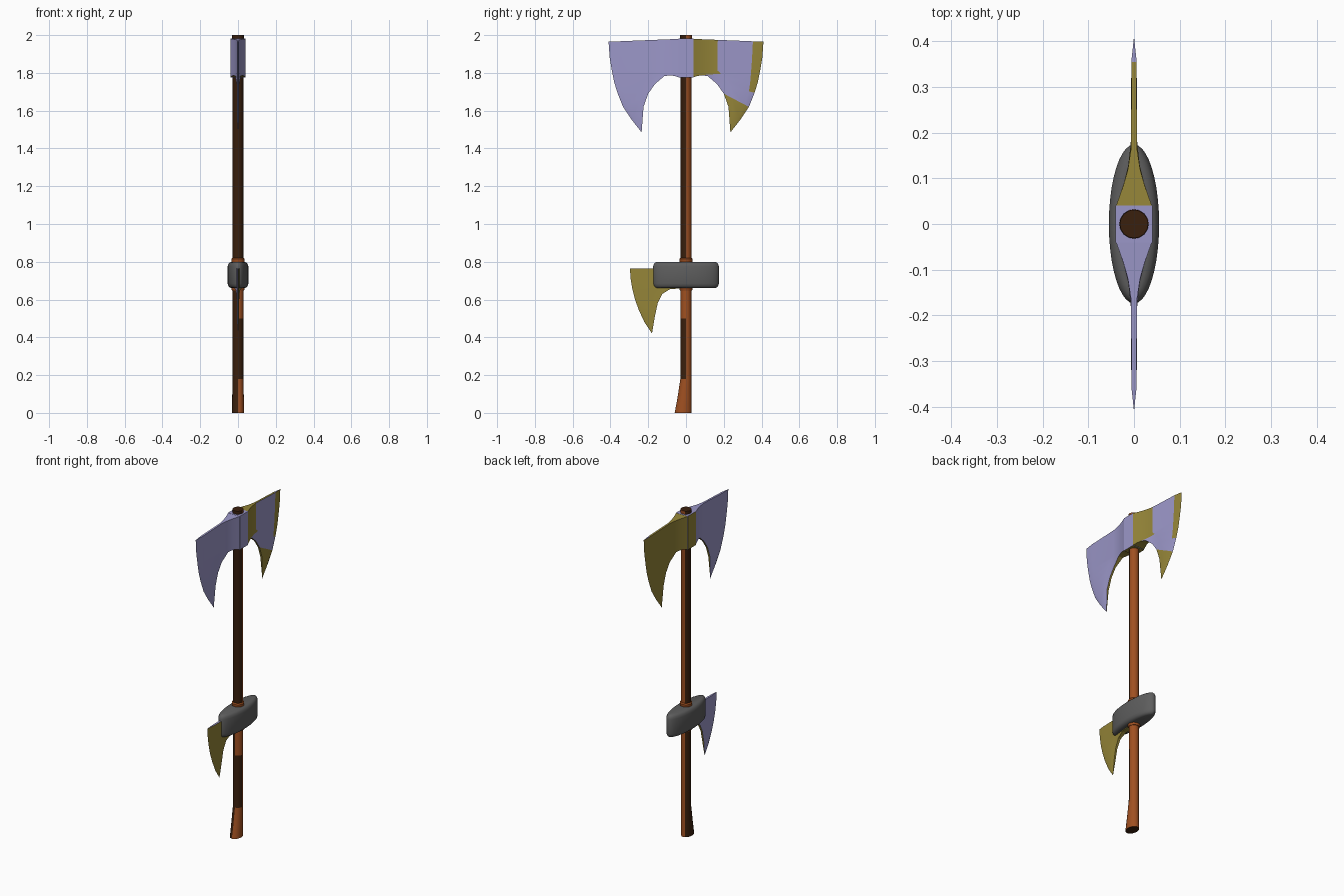
import bpy, bmesh, math

if "Cube" in bpy.data.objects:
    bpy.data.objects.remove(bpy.data.objects["Cube"])


def mat(name, col):
    m = bpy.data.materials.new(name)
    m.diffuse_color = (*col, 1)
    m.use_nodes = True
    m.node_tree.nodes["Principled BSDF"].inputs["Base Color"].default_value = m.diffuse_color
    return m


STEEL = mat("lavender steel", (0.33, 0.31, 0.58))
GOLD = mat("old gold", (0.30, 0.235, 0.04))
DARK = mat("dark wood", (0.042, 0.014, 0.004))
LIGHT = mat("light wood", (0.35, 0.08, 0.015))
GREY = mat("grey binding", (0.11, 0.11, 0.11))


def finish(name, bm, mats, smooth=None):
    bmesh.ops.remove_doubles(bm, verts=bm.verts, dist=1e-5)
    bmesh.ops.recalc_face_normals(bm, faces=bm.faces)
    me = bpy.data.meshes.new(name)
    bm.to_mesh(me)
    bm.free()
    ob = bpy.data.objects.new(name, me)
    bpy.context.collection.objects.link(ob)
    for m in mats:
        me.materials.append(m)
    if smooth:
        bpy.ops.object.select_all(action='DESELECT')
        bpy.context.view_layer.objects.active = ob
        ob.select_set(True)
        bpy.ops.object.shade_smooth_by_angle(angle=math.radians(smooth))
    return ob


def loft(name, rings, sides, mats, rule=None, smooth=35):
    """Stack of ellipses: (z, x radius, y radius, y centre)."""
    bm = bmesh.new()
    rows = []
    for z, rx, ry, cy in rings:
        rows.append([bm.verts.new((rx * math.cos(2 * math.pi * i / sides),
                                   cy + ry * math.sin(2 * math.pi * i / sides), z))
                     for i in range(sides)])
    for a, b in zip(rows, rows[1:]):
        for i in range(sides):
            j = (i + 1) % sides
            f = bm.faces.new((a[i], a[j], b[j], b[i]))
            if rule:
                c = f.calc_center_median()
                f.material_index = rule(math.degrees(2 * math.pi * (i + 0.5) / sides), c.z)
    bm.faces.new(rows[0])
    bm.faces.new(rows[-1])
    return finish(name, bm, mats, smooth)


# handle: lighter grain on the back right, and on the front right near grip and foot
def grain(angle, z):
    if angle < 112:
        return 1
    return 1 if angle > 270 and (z < 0.18 or 0.5 < z < 0.66) else 0


loft("handle", [(0.0, 0.032, 0.045, -0.015), (0.08, 0.031, 0.037, -0.008),
                (0.18, 0.028, 0.029, -0.001), (0.5, 0.028, 0.028, 0),
                (0.66, 0.028, 0.028, 0), (1.97, 0.028, 0.028, 0),
                (1.985, 0.032, 0.032, 0), (2.0, 0.031, 0.031, 0)],
     16, [DARK, LIGHT], grain)

# binding block and its collars
block = [(0.66, 0.022), (0.664, 0.011), (0.672, 0.004), (0.685, 0),
         (0.775, 0), (0.788, 0.004), (0.796, 0.011), (0.80, 0.022)]
loft("binding_block", [(z, 0.055 - d, 0.174 - d, 0) for z, d in block], 40, [GREY], smooth=50)
for name, z in (("upper_collar", 0.795), ("lower_collar", 0.647)):
    loft(name, [(z, 0.031, 0.031, 0), (z + 0.008, 0.035, 0.035, 0),
                (z + 0.02, 0.035, 0.035, 0), (z + 0.026, 0.03, 0.03, 0)], 16, [LIGHT])

# socket of the main head: gold on the left side and underside
bm = bmesh.new()
bmesh.ops.create_cube(bm, size=1)
for v in bm.verts:
    v.co = (v.co.x * 0.08, v.co.y * 0.08, 1.878 + v.co.z * 0.206)
for f in bm.faces:
    f.normal_update()
    f.material_index = 1 if f.normal.x < -0.5 or f.normal.z < -0.5 else 0
finish("head_socket", bm, [STEEL, GOLD])

COLS = [0, 0.06, 0.13, 0.22, 0.35, 0.85, 1]


def half_thickness(y, root, thin):
    """Concave flare from the thin blade to the thick socket."""
    t = max(0, min(1, (0.17 - y) / 0.13))
    return thin + (root - thin) * t ** 1.6


def blade(name, inner, outer, sign, root, thin, rule):
    """Grid between the inner and outer curves, mirrored in x and closed by walls.
    rule(side, row, col) gives the material; side is 1, -1, 'top' or 'inner'."""
    bm = bmesh.new()
    grid = {}
    last = len(COLS) - 1
    for r, (a, b) in enumerate(zip(inner, outer)):
        for c, u in enumerate(COLS):
            y, z = a[0] + (b[0] - a[0]) * u, a[1] + (b[1] - a[1]) * u
            h = 0 if c == last or r == len(inner) - 1 else half_thickness(y, root, thin)
            for s in (1, -1):
                grid[s, r, c] = bm.verts.new((s * h, sign * y, z))

    def face(keys, m):
        f = bm.faces.new([grid[k] for k in keys])
        f.material_index = m

    for r in range(len(inner) - 1):
        for c in range(last):
            for s in (1, -1):
                face([(s, r, c), (s, r, c + 1), (s, r + 1, c + 1), (s, r + 1, c)], rule(s, r, c))
        face([(1, r, 0), (1, r + 1, 0), (-1, r + 1, 0), (-1, r, 0)], rule('inner', r, 0))
    for c in range(last):
        face([(1, 0, c), (1, 0, c + 1), (-1, 0, c + 1), (-1, 0, c)], rule('top', 0, c))
    finish(name, bm, [STEEL, GOLD], 25)


# main double head
inner = [(0.038, 1.98), (0.038, 1.777), (0.075, 1.788), (0.115, 1.783), (0.165, 1.74),
         (0.2, 1.69), (0.225, 1.62), (0.235, 1.485)]
outer = [(0.41, 1.965), (0.404, 1.88), (0.392, 1.81), (0.38, 1.75), (0.363, 1.695),
         (0.333, 1.62), (0.29, 1.555), (0.235, 1.485)]


def front_rule(s, r, c):
    return 1 if s == 'inner' else 0


def back_rule(s, r, c):
    if s in ('inner', -1):
        return 1
    if s == 'top':
        return 0 if c == 5 else 1
    if c == 5:
        return 0 if r == 4 else 1
    if r >= 5:
        return 1
    return 1 if c < 4 and r < 2 else 0


blade("front_blade", inner, outer, -1, 0.04, 0.006, front_rule)
blade("back_blade", inner, outer, 1, 0.04, 0.006, back_rule)

# small lower blade: gold on the right, steel on the left
low_in = [(0.02, 0.765), (0.02, 0.66), (0.085, 0.655), (0.125, 0.63),
          (0.15, 0.58), (0.165, 0.51), (0.18, 0.42)]
low_out = [(0.297, 0.765), (0.293, 0.71), (0.284, 0.655), (0.27, 0.60),
           (0.25, 0.545), (0.22, 0.48), (0.18, 0.42)]
blade("lower_blade", low_in, low_out, -1, 0.02, 0.005,
      lambda s, r, c: 1 if s in (1, 'inner') else 0)
